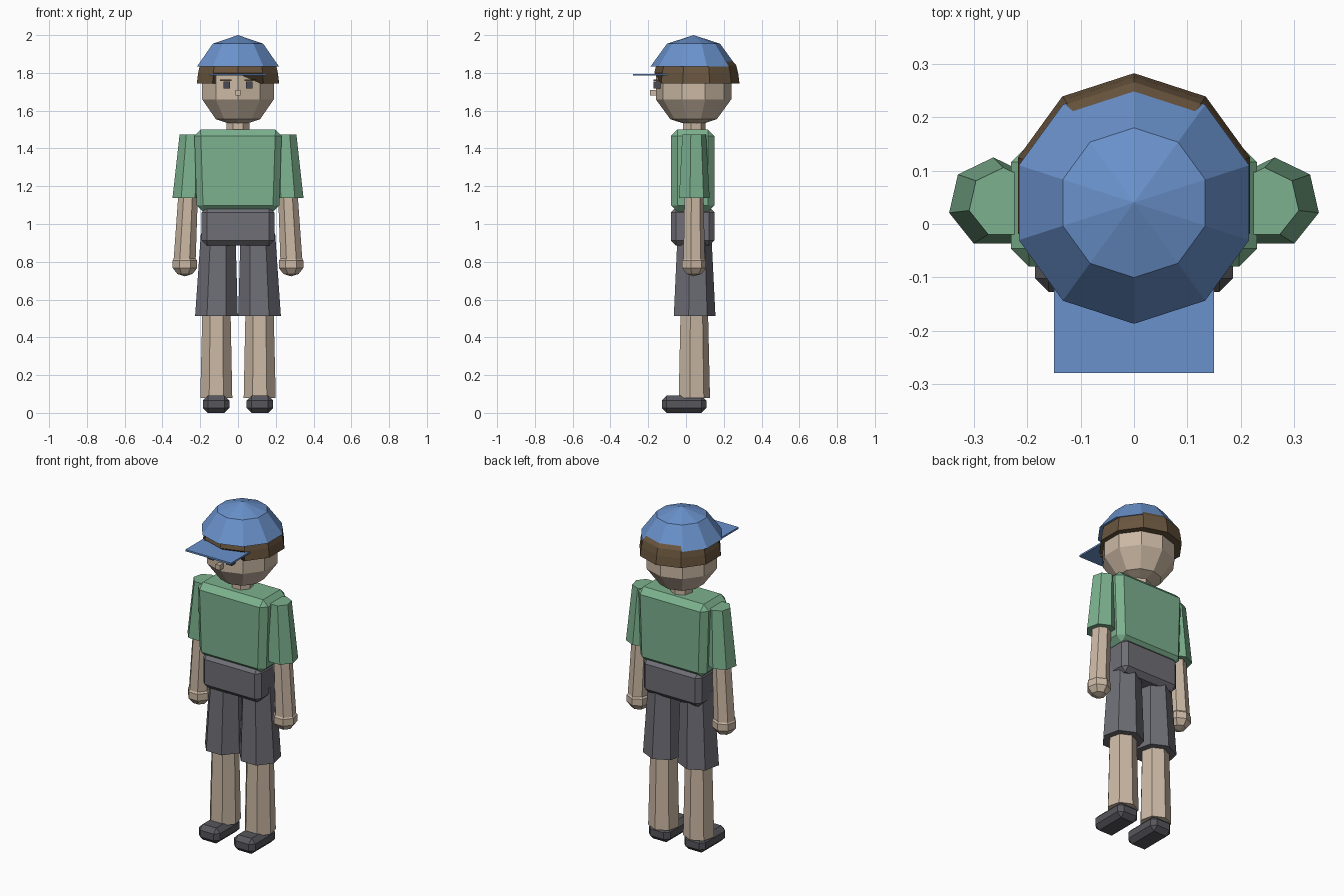
import bpy
import bmesh
from math import sin, cos, pi

cube = bpy.data.objects.get("Cube")
if cube:
    bpy.data.objects.remove(cube, do_unlink=True)

BODY_Y = 0.04


def material(name, r, g, b):
    linear = [(c / 255 / 12.92) if c < 11 else ((c / 255 + 0.055) / 1.055) ** 2.4 for c in (r, g, b)]
    mat = bpy.data.materials.new(name)
    mat.use_nodes = True
    mat.diffuse_color = (*linear, 1)
    mat.node_tree.nodes["Principled BSDF"].inputs["Base Color"].default_value = (*linear, 1)
    return mat


blue = material("cap blue", 106, 146, 204)
green = material("shirt green", 124, 177, 142)
skin = material("skin", 203, 184, 164)
brown = material("hair brown", 105, 85, 62)
grey = material("shorts grey", 110, 110, 118)
dark = material("shoe grey", 86, 86, 92)
eye_grey = material("eye grey", 72, 74, 84)


def finish(name, bm, mat):
    bmesh.ops.recalc_face_normals(bm, faces=bm.faces)
    mesh = bpy.data.meshes.new(name)
    bm.to_mesh(mesh)
    bm.free()
    mesh.materials.append(mat)
    obj = bpy.data.objects.new(name, mesh)
    bpy.context.collection.objects.link(obj)
    return obj


def loft(name, mat, sides, rings, cy=BODY_Y, adjust=None):
    """Closed stack of polygon rings (x, z, radius), one corner towards +y."""
    bm = bmesh.new()
    loops = []
    for x, z, r in rings:
        angles = [2 * pi * i / sides for i in range(sides)]
        loops.append([bm.verts.new((x + r * sin(a), cy + r * cos(a), z)) for a in angles])
    for low, high in zip(loops, loops[1:]):
        for i in range(sides):
            j = (i + 1) % sides
            bm.faces.new((low[i], low[j], high[j], high[i]))
    bm.faces.new(loops[0])
    bm.faces.new(loops[-1])
    if adjust:
        adjust(loops)
    bmesh.ops.remove_doubles(bm, verts=bm.verts, dist=0.0005)
    return finish(name, bm, mat)


def ball_rings(x, z, radius, height, first=0, bands=5):
    """Rings of a ball from bottom to top; a later first ring leaves a dome."""
    return [(x, z - height * cos(pi * i / bands), max(radius * sin(pi * i / bands), 0.0001))
            for i in range(first, bands + 1)]


def box(name, mat, low, high, bevel=0, bottom=1):
    """Box between two corners, with an optional narrower bottom and bevel."""
    bm = bmesh.new()
    bmesh.ops.create_cube(bm, size=1)
    for v in bm.verts:
        taper = bottom if v.co.z < 0 else 1
        for k in range(3):
            t = v.co[k] * (taper if k == 0 else 1)
            v.co[k] = (low[k] + high[k]) / 2 + t * (high[k] - low[k])
    if bevel:
        bmesh.ops.bevel(bm, geom=list(bm.edges), offset=bevel, segments=1,
                        profile=0.5, affect='EDGES')
    return finish(name, bm, mat)


# Torso, pelvis and neck
box("shirt_body", green, (-0.232, -0.08, 1.065), (0.232, 0.15, 1.5), 0.034, 0.94)
box("shorts_waist", grey, (-0.192, -0.08, 0.885), (0.192, 0.15, 1.09), 0.028)
loft("neck", skin, 7, [(0, 1.46, 0.062), (0, 1.56, 0.062)])

# Head and nose
loft("head", skin, 10, ball_rings(0, 1.725, 0.21, 0.21))
box("nose", skin, (-0.014, -0.19, 1.68), (0.014, -0.13, 1.71))


# Hair, tucked into the head below the fringe so that the face is open
def open_face(loops):
    loops[0][5].co.y = -0.05


loft("hair", brown, 10,
     [(0, 1.745, 0.229), (0, 1.8, 0.222), (0, 1.84, 0.212), (0, 1.925, 0.14)],
     0.054, open_face)

# Cap
loft("cap_crown", blue, 10, ball_rings(0, 1.761, 0.239, 0.239, first=3))
box("cap_brim", blue, (-0.15, -0.28, 1.785), (0.15, -0.09, 1.795))

# Paired parts
for side, s in (("left", 1), ("right", -1)):
    box(side + "_eye", eye_grey, (s * 0.06 - 0.018, -0.172, 1.717), (s * 0.06 + 0.018, -0.13, 1.755))
    box(side + "_eyebrow", brown, (s * 0.065 - 0.03, -0.172, 1.757), (s * 0.065 + 0.03, -0.12, 1.766))
    loft(side + "_sleeve", green, 7, [(s * 0.264, 1.137, 0.085), (s * 0.245, 1.473, 0.066)])
    loft(side + "_forearm", skin, 7, [(s * 0.283, 0.8, 0.06), (s * 0.264, 1.16, 0.053)])
    loft(side + "_hand", skin, 7, ball_rings(s * 0.281, 0.787, 0.07, 0.064))
    loft(side + "_shorts_leg", grey, 7, [(s * 0.114, 0.512, 0.116), (s * 0.105, 0.95, 0.094)])
    loft(side + "_leg", skin, 7, [(s * 0.115, 0.08, 0.087), (s * 0.114, 0.56, 0.076)])
    box(side + "_shoe", dark, (s * 0.116 - 0.07, -0.128, 0), (s * 0.116 + 0.07, 0.108, 0.092), 0.026)
